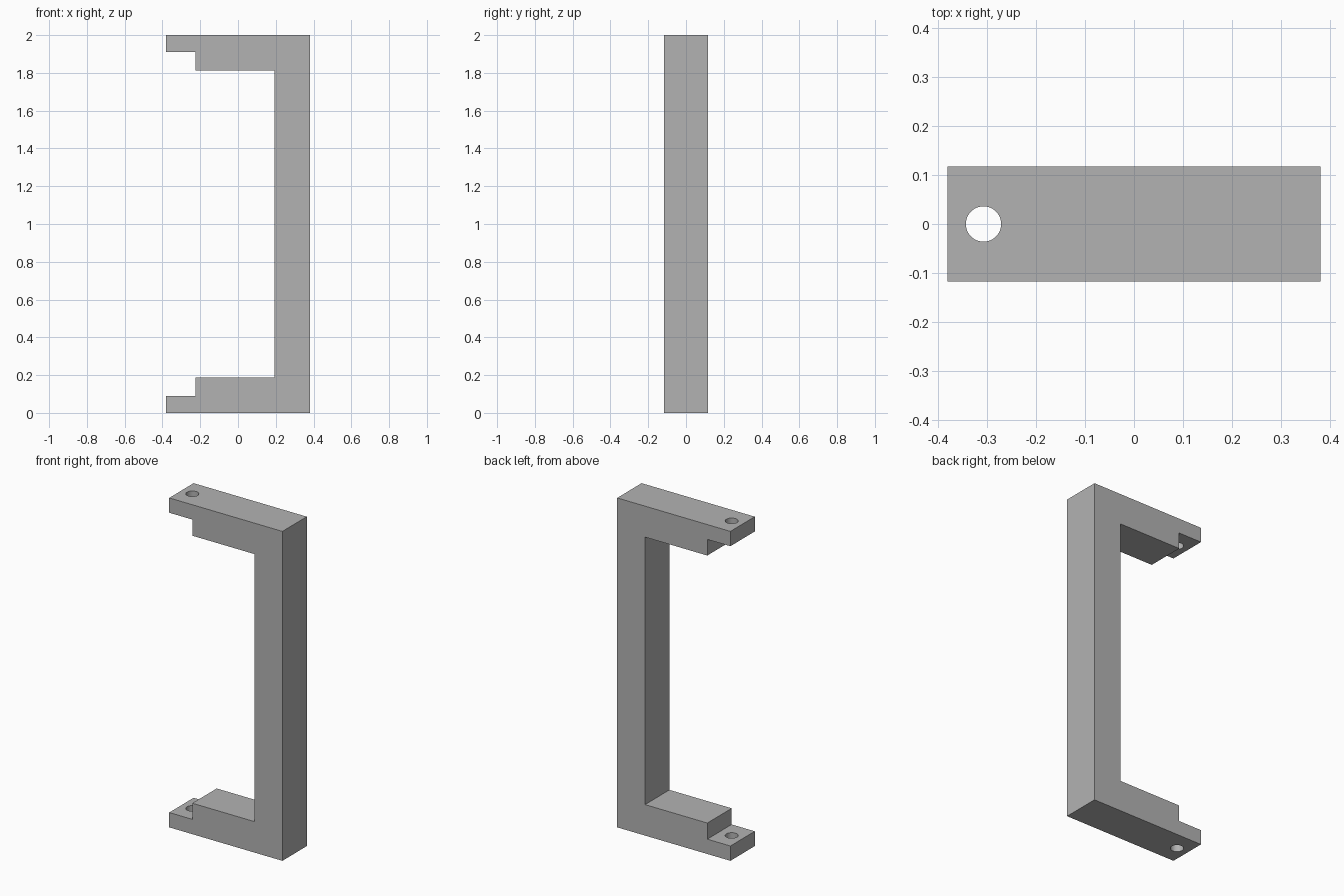
import bpy
import bmesh
import math

cube = bpy.data.objects.get("Cube")
if cube:
    bpy.data.objects.remove(cube, do_unlink=True)

HEIGHT = 2.0
HALF_X = 0.38
HALF_Y = 0.117
HOLE_X, HOLE_R = -0.307, 0.036

grey = bpy.data.materials.new("plain grey")
grey.use_nodes = True
colour = (0.45, 0.45, 0.45, 1)
grey.diffuse_color = colour
grey.node_tree.nodes["Principled BSDF"].inputs["Base Color"].default_value = colour

# Lower half of the side profile, mirrored upward to close the bracket
lower = [(HALF_X, 0), (-HALF_X, 0), (-HALF_X, 0.09), (-0.225, 0.09),
         (-0.225, 0.188), (0.193, 0.188)]
profile = lower + [(x, HEIGHT - z) for x, z in reversed(lower)]

# Bracket handle: profile extruded through its depth
bm = bmesh.new()
face = bm.faces.new([bm.verts.new((x, -HALF_Y, z)) for x, z in profile])
extruded = bmesh.ops.extrude_face_region(bm, geom=[face])
moved = [v for v in extruded["geom"] if isinstance(v, bmesh.types.BMVert)]
bmesh.ops.translate(bm, verts=moved, vec=(0, 2 * HALF_Y, 0))
bmesh.ops.recalc_face_normals(bm, faces=bm.faces)
mesh = bpy.data.meshes.new("bracket_handle")
bm.to_mesh(mesh)
bm.free()
handle = bpy.data.objects.new("bracket_handle", mesh)
bpy.context.collection.objects.link(handle)
mesh.materials.append(grey)

# Screw holes through both feet
bpy.ops.mesh.primitive_cylinder_add(vertices=48, radius=HOLE_R, depth=HEIGHT + 0.2,
                                    location=(HOLE_X, 0, HEIGHT / 2))
cutter = bpy.context.object
cutter.name = "screw_hole_cutter"
cutter.hide_render = True
cutter.data.materials.append(grey)

cut = handle.modifiers.new("screw_holes", "BOOLEAN")
cut.operation = "DIFFERENCE"
cut.solver = "EXACT"
cut.object = cutter

bpy.ops.object.select_all(action="DESELECT")
handle.select_set(True)
bpy.context.view_layer.objects.active = handle
bpy.ops.object.modifier_apply(modifier=cut.name)
bpy.data.objects.remove(cutter, do_unlink=True)

# Round hole walls, crisp block edges
bpy.ops.object.shade_smooth_by_angle(angle=math.radians(30))
